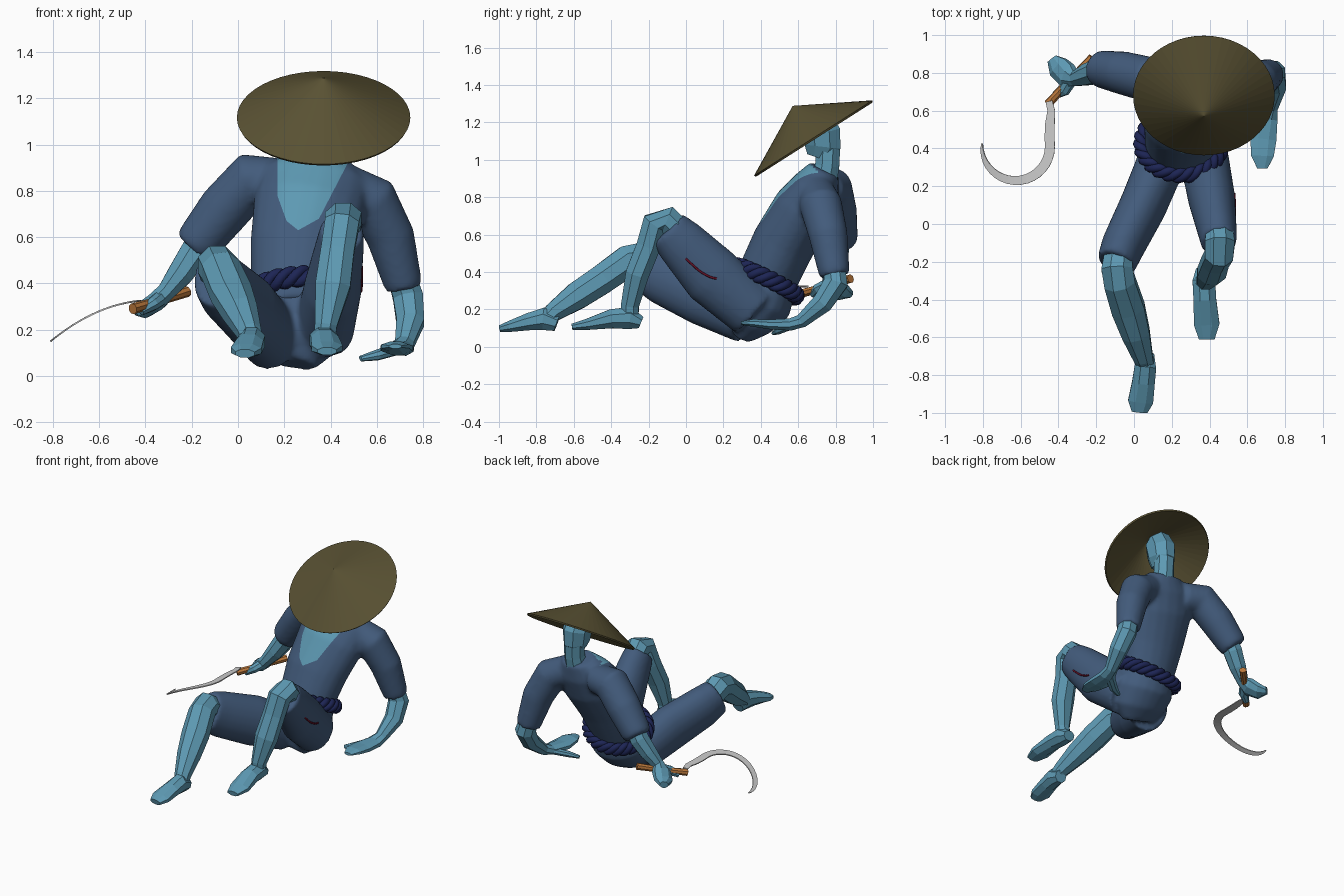
import bpy, bmesh, math
from mathutils import Vector, Matrix

if "Cube" in bpy.data.objects:
    bpy.data.objects.remove(bpy.data.objects["Cube"])

X, Y = Vector((1, 0, 0)), Vector((0, 1, 0))


def material(name, rgb):
    m = bpy.data.materials.new(name)
    m.diffuse_color = (*rgb, 1)
    m.use_nodes = True
    m.node_tree.nodes["Principled BSDF"].inputs["Base Color"].default_value = m.diffuse_color
    return m


SKIN = material("blue_skin", (0.11, 0.32, 0.45))
CLOTH = material("blue_cloth", (0.055, 0.105, 0.20))
ROPE = material("navy_rope", (0.012, 0.018, 0.09))
STRAW = material("straw", (0.10, 0.083, 0.033))
WOOD = material("wood", (0.5, 0.19, 0.045))
RED = material("red", (0.13, 0.005, 0.02))


def finish(name, bm, mats):
    me = bpy.data.meshes.new(name)
    bmesh.ops.recalc_face_normals(bm, faces=bm.faces)
    bm.to_mesh(me)
    bm.free()
    for m in mats:
        me.materials.append(m)
    ob = bpy.data.objects.new(name, me)
    bpy.context.collection.objects.link(ob)
    return ob


def tube(bm, secs, n=8, ref=X):
    """Closed loft; each section is x, y, z, half width along ref, other half width."""
    pts = [Vector(s[:3]) for s in secs]
    rings = []
    for i, s in enumerate(secs):
        t = (pts[min(i + 1, len(pts) - 1)] - pts[max(i - 1, 0)]).normalized()
        u = (ref - t * ref.dot(t)).normalized()
        v = t.cross(u)
        a, b = s[3], s[-1]
        ring = []
        for k in range(n):
            w = 2 * math.pi * (k + 0.5) / n
            ring.append(bm.verts.new(pts[i] + u * a * math.cos(w) + v * b * math.sin(w)))
        rings.append(ring)
    for r, q in zip(rings, rings[1:]):
        for k in range(n):
            bm.faces.new((r[k], r[(k + 1) % n], q[(k + 1) % n], q[k]))
    bm.faces.new(rings[0][::-1])
    bm.faces.new(rings[-1])


def limb(name, *parts, mat=SKIN, n=8, ref=X):
    bm = bmesh.new()
    for p in parts:
        tube(bm, p, n, ref)
    return finish(name, bm, [mat])


def garment(name, parts):
    """Fuse lofts into one smooth cloth skin."""
    bm = bmesh.new()
    for secs, ref in parts:
        tube(bm, secs, 20, ref)
    ob = finish(name, bm, [CLOTH, SKIN])
    r = ob.modifiers.new("fuse", 'REMESH')
    r.mode, r.voxel_size = 'VOXEL', 0.014
    s = ob.modifiers.new("soften", 'SMOOTH')
    s.factor, s.iterations = 0.5, 8
    me = bpy.data.meshes.new_from_object(ob.evaluated_get(bpy.context.evaluated_depsgraph_get()))
    ob.modifiers.clear()
    ob.data = me
    me.materials.clear()
    me.materials.append(CLOTH)
    me.materials.append(SKIN)
    for p in me.polygons:
        p.use_smooth, p.material_index = True, 0
    return ob


def cord(name, pts, radius, mat, cyclic=False):
    cu = bpy.data.curves.new(name, 'CURVE')
    cu.dimensions, cu.bevel_depth, cu.bevel_resolution = '3D', radius, 2
    sp = cu.splines.new('POLY')
    sp.points.add(len(pts) - 1)
    for p, c in zip(sp.points, pts):
        p.co = (*c, 1)
    sp.use_cyclic_u = cyclic
    cu.materials.append(mat)
    ob = bpy.data.objects.new(name, cu)
    bpy.context.collection.objects.link(ob)
    return ob


# Jacket: torso and two sleeves
jacket = garment("jacket", [
    ([(.25, .38, .27, .17, .15), (.25, .43, .36, .195, .165), (.27, .52, .55, .22, .17),
      (.31, .63, .74, .245, .165), (.34, .70, .86, .235, .13), (.35, .74, .95, .12, .085)], X),
    ([(.2, .74, .84, .10), (.06, .77, .85, .12), (-.06, .80, .72, .115), (-.17, .82, .58, .10),
      (-.19, .825, .555, .09)], Y),
    ([(.46, .70, .82, .10), (.58, .72, .76, .115), (.66, .76, .6, .105), (.71, .79, .41, .085),
      (.715, .795, .38, .08)], Y)])

# Open V neck: cut the outline into the jacket and colour the inside as skin
neck = [(.17, .97), (.17, .78), (.21, .67), (.26, .63), (.35, .68), (.49, .95)]
bm = bmesh.new()
bm.from_mesh(jacket.data)
planes = [(Vector((a, 0, b)), Vector((d - b, 0, a - c)).normalized())
          for (a, b), (c, d) in zip(neck, neck[1:])]
for co, no in planes:
    bmesh.ops.bisect_plane(bm, geom=bm.verts[:] + bm.edges[:] + bm.faces[:], plane_co=co, plane_no=no)
inside = Vector((.3, 0, .8))
for f in bm.faces:
    c = f.calc_center_median()
    if f.normal.y < 0 and all((c - co).dot(no) * (inside - co).dot(no) > 0 for co, no in planes):
        f.material_index = 1
bm.to_mesh(jacket.data)
bm.free()

# Trousers: pelvis and two wide thighs
trousers = garment("trousers", [
    ([(.25, .45, .36, .18, .15), (.25, .40, .24, .21, .17), (.24, .34, .14, .19, .13),
      (.22, .30, .06, .12, .06)], X),
    ([(.15, .34, .16, .13, .15), (.05, .10, .28, .125, .17), (-.06, -.12, .38, .115, .155),
      (-.095, -.21, .425, .105, .135)], X),
    ([(.37, .36, .19, .13, .15), (.41, .14, .38, .125, .165), (.44, -.03, .56, .105, .135),
      (.45, -.10, .63, .095, .115)], X)])

# Red slit on the outer thigh
slit = []
for i in range(9):
    t = i / 8
    p = Vector((.6, -.01 + .18 * t, .46 - .10 * t - .02 * math.sin(math.pi * t)))
    slit.append(trousers.closest_point_on_mesh(p)[1])
cord("thigh_slit", slit, .006, RED)

# Bare lower legs and feet
limb("bent_leg",
     [(.45, -.02, .60, .075), (.455, -.10, .68, .085, .08), (.45, -.165, .66, .08, .075),
      (.43, -.20, .54, .078, .07), (.41, -.26, .39, .082, .068), (.38, -.30, .22, .052),
      (.37, -.30, .13, .05)],
     [(.37, -.24, .13, .045, .035), (.37, -.30, .155, .065, .065), (.375, -.40, .15, .065, .055),
      (.385, -.53, .12, .073, .032), (.385, -.61, .107, .045, .018)])
limb("stretched_leg",
     [(-.08, -.16, .43, .08), (-.09, -.24, .48, .09), (-.075, -.31, .46, .09),
      (-.03, -.45, .36, .095, .085), (.01, -.58, .275, .08, .08), (.05, -.71, .185, .055),
      (.06, -.74, .15, .05)],
     [(.065, -.69, .125, .045, .045), (.06, -.76, .15, .062, .065), (.05, -.84, .135, .065, .05),
      (.035, -.94, .11, .072, .032), (.03, -.995, .097, .045, .02)])

# Head and neck
limb("head",
     [(.36, .73, .86, .08), (.37, .755, .97, .07, .07), (.37, .76, 1.07, .07)],
     [(.37, .71, 1.01, .05, .07), (.37, .73, 1.07, .085, .105), (.37, .725, 1.14, .095, .11),
      (.37, .69, 1.21, .085, .10), (.37, .65, 1.25, .05, .05)])

# Supporting arm with flat hand and thumb
limb("supporting_arm",
     [(.705, .79, .44, .065), (.735, .80, .34, .07), (.745, .73, .235, .065, .06),
      (.72, .62, .14, .045, .04), (.705, .56, .12, .06, .035), (.685, .45, .12, .075, .028),
      (.68, .36, .128, .065, .022), (.68, .295, .128, .03, .01)],
     [(.68, .56, .115, .035, .025), (.60, .50, .09, .03, .022), (.53, .47, .075, .015, .012)])

# Sickle arm with gripping hand and thumb
limb("sickle_arm",
     [(-.14, .81, .62, .065), (-.19, .81, .53, .068), (-.25, .79, .44, .06), (-.31, .77, .365, .043),
      (-.35, .785, .325, .07, .045), (-.40, .83, .29, .065, .04), (-.435, .875, .285, .03, .025)],
     [(-.33, .77, .34, .035), (-.37, .71, .31, .035, .03), (-.42, .68, .28, .02)], ref=Y)

# Sickle handle and hooked blade
limb("sickle_handle", [(-.22, .88, .365, .024), (-.34, .76, .325, .02), (-.455, .635, .29, .024)],
     mat=WOOD)
path = [(-.45, .65, .035), (-.438, .60, .04), (-.445, .53, .05), (-.447, .46, .052)]
for i in range(19):
    w = -math.pi * 1.03 * i / 18
    path.append((-.625 + .18 * math.cos(w), .41 + .18 * math.sin(w), .052 - .046 * (i / 18) ** 3))
bm = bmesh.new()
rows = []
for i, (x, y, w) in enumerate(path):
    a, b = path[max(i - 1, 0)], path[min(i + 1, len(path) - 1)]
    n = Vector((b[1] - a[1], a[0] - b[0])).normalized() * w / 2
    row = []
    for s in (-1, 1):
        px, py = x + s * n.x, y + s * n.y
        t = -.43 - px
        row.append(bm.verts.new((px, py, .325 - .106 * t - .932 * t * t)))
    rows.append(row)
for r, q in zip(rows, rows[1:]):
    bm.faces.new((r[0], r[1], q[1], q[0]))
blade = finish("sickle_blade", bm, [])
solid = blade.modifiers.new("thickness", 'SOLIDIFY')
solid.thickness, solid.offset = .007, 0

# Conical straw hat
axis = Vector((0, -.537, .844))
bm = bmesh.new()
bmesh.ops.create_cone(bm, cap_ends=False, segments=48, radius1=.375, radius2=.001, depth=.203,
                      matrix=Matrix.Translation((.37, .68, 1.117)) @ axis.to_track_quat('Z', 'Y').to_matrix().to_4x4()
                      @ Matrix.Translation((0, 0, .1015)))
hat = finish("straw_hat", bm, [STRAW])
solid = hat.modifiers.new("thickness", 'SOLIDIFY')
solid.thickness, solid.offset = .012, -1

# Twisted rope belt
e1 = Vector((.99, 0, .10)).normalized()
e2 = Vector((0, .90, -.43)).normalized()
up = e1.cross(e2).normalized()
for k in range(3):
    pts = []
    for i in range(120):
        w = 2 * math.pi * i / 120
        h = 8 * w + 2 * math.pi * k / 3
        out = e1 * math.cos(w) + e2 * math.sin(w)
        pts.append(Vector((.25, .425, .35)) + e1 * .215 * math.cos(w) + e2 * .185 * math.sin(w)
                   + out * .02 * math.cos(h) + up * .028 * math.sin(h))
    cord("rope_belt_strand_%d" % (k + 1), pts, .022, ROPE, True)
